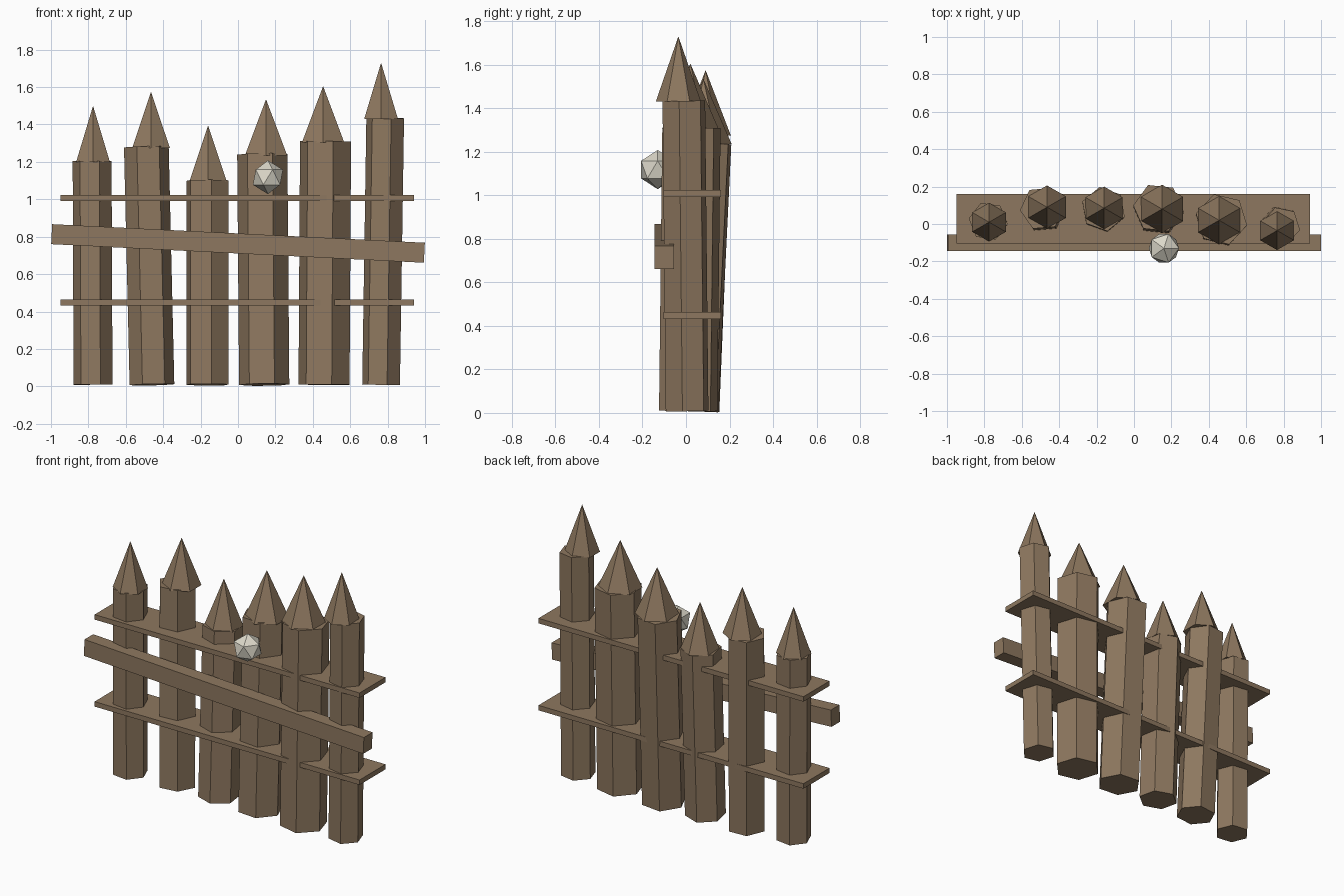
import bpy, bmesh
from math import radians
from mathutils import Vector, Matrix

cube = bpy.data.objects.get("Cube")
if cube:
    bpy.data.objects.remove(cube, do_unlink=True)


def material(name, rgb):
    m = bpy.data.materials.new(name)
    m.use_nodes = True
    m.diffuse_color = (*rgb, 1)
    m.node_tree.nodes["Principled BSDF"].inputs["Base Color"].default_value = (*rgb, 1)
    return m


wood = material("weathered_wood", (0.27, 0.187, 0.115))
bone = material("pale_bone", (0.72, 0.69, 0.59))


def finish(bm, name, mat):
    mesh = bpy.data.meshes.new(name)
    bm.to_mesh(mesh)
    bm.free()
    mesh.materials.append(mat)
    obj = bpy.data.objects.new(name, mesh)
    bpy.context.collection.objects.link(obj)
    return obj


def six_sided(name, bottom, top, r1, r2, turn):
    """Six-sided prism or spike whose axis runs from bottom to top."""
    a, b = Vector(bottom), Vector(top)
    axis = b - a
    # vertices start on the x axis once the default start angle is removed
    bm = bmesh.new()
    bmesh.ops.create_cone(bm, cap_ends=True, segments=6,
                          radius1=r1, radius2=r2, depth=axis.length)
    bmesh.ops.remove_doubles(bm, verts=bm.verts, dist=0.0005)
    first = bm.verts[:][0].co
    start = Vector((1, 0)).angle_signed(Vector((first.x, first.y)))
    tilt = Vector((0, 0, 1)).rotation_difference(axis).to_matrix().to_4x4()
    bm.transform(Matrix.Translation((a + b) / 2) @ tilt
                 @ Matrix.Rotation(radians(turn) + start, 4, 'Z'))
    return finish(bm, name, wood)


def box(name, size, centre, roll=0):
    bm = bmesh.new()
    bmesh.ops.create_cube(bm, size=1)
    bm.transform(Matrix.Translation(centre) @ Matrix.Rotation(radians(roll), 4, 'Y')
                 @ Matrix.Diagonal((*size, 1)))
    return finish(bm, name, wood)


# Leaning posts: bottom xy, top xy, top height, radius, turn; spike xy, radius
posts = [
    ((-0.775, 0.01), (-0.78, 0.015), 1.205, 0.105, -8, (-0.775, 0.01), 0.104),
    ((-0.46, 0.04), (-0.49, 0.084), 1.28, 0.12, 5, (-0.465, 0.09), 0.116),
    ((-0.163, 0.035), (-0.163, 0.08), 1.10, 0.12, -20, (-0.16, 0.085), 0.115),
    ((0.14, 0.025), (0.13, 0.085), 1.24, 0.135, -6, (0.15, 0.08), 0.13),
    ((0.46, 0.01), (0.468, 0.025), 1.31, 0.14, -13, (0.455, 0.02), 0.13),
    ((0.765, 0.005), (0.787, -0.01), 1.435, 0.103, -12, (0.765, -0.035), 0.104),
]
for i, (low, high, z, r, turn, tip, tip_r) in enumerate(posts, 1):
    six_sided(f"post_{i}", (*low, 0.009), (*high, z), r, r, turn)
    six_sided(f"spike_{i}", (*tip, z - 0.005), (*tip, z + 0.295), tip_r, 0, 30)

# Thin level rails threaded through the posts
for name, z in (("lower_rail", 0.447), ("upper_rail", 1.008)):
    box(name, (1.89, 0.265, 0.032), (-0.005, 0.028, z))

# Sloping plank nailed across the front
box("front_plank", (1.995, 0.088, 0.107), (0, -0.1, 0.764), 2.85)

# Faceted ball resting against the front
bm = bmesh.new()
bmesh.ops.create_icosphere(bm, subdivisions=1, radius=0.09)
bm.transform(Matrix.Translation((0.16, -0.13, 1.118)))
finish(bm, "faceted_ball", bone)
